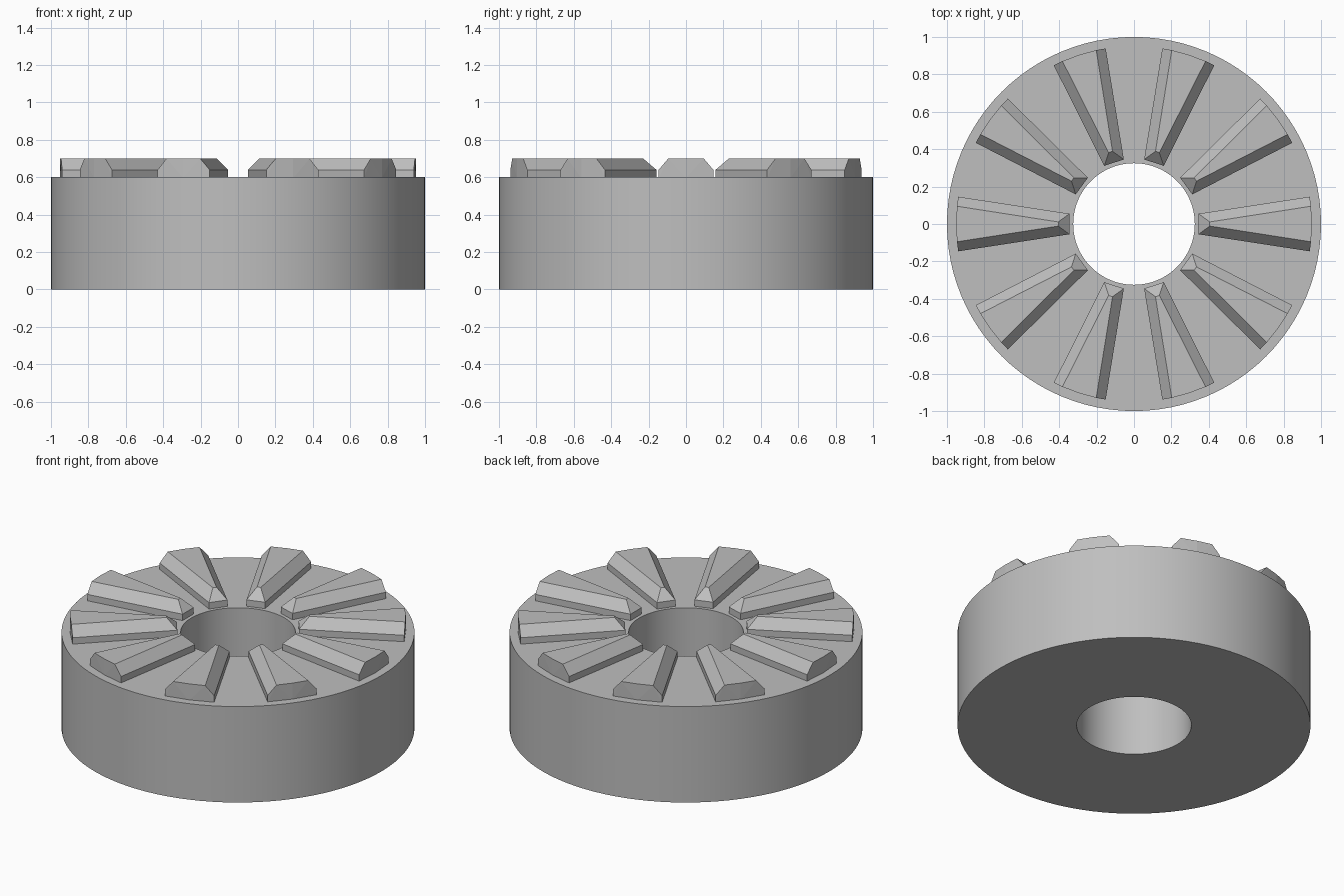
import bpy, bmesh, math
from mathutils import Matrix

cube = bpy.data.objects.get("Cube")
if cube:
    bpy.data.objects.remove(cube, do_unlink=True)

steel = bpy.data.materials.new("grey metal")
steel.use_nodes = True
steel.diffuse_color = (0.52, 0.52, 0.52, 1)
steel.node_tree.nodes["Principled BSDF"].inputs["Base Color"].default_value = steel.diffuse_color

OUTER, BORE, HEIGHT = 1.0, 0.325, 0.6
SEGMENTS, TEETH = 96, 10
TOOTH_RADIUS, SHOULDER, TOP = 0.951, 0.64, 0.7


def add_object(name, bm):
    bmesh.ops.recalc_face_normals(bm, faces=bm.faces)
    mesh = bpy.data.meshes.new(name)
    bm.to_mesh(mesh)
    bm.free()
    mesh.materials.append(steel)
    obj = bpy.data.objects.new(name, mesh)
    bpy.context.collection.objects.link(obj)
    return obj


# Ring body: a rectangular section revolved around the bore
bm = bmesh.new()
section = [(BORE, 0), (OUTER, 0), (OUTER, HEIGHT), (BORE, HEIGHT)]
rings = []
for i in range(SEGMENTS):
    a = math.tau * i / SEGMENTS
    rings.append([bm.verts.new((r * math.cos(a), r * math.sin(a), z)) for r, z in section])
for i, ring in enumerate(rings):
    following = rings[(i + 1) % SEGMENTS]
    for j in range(4):
        k = (j + 1) % 4
        bm.faces.new((ring[j], following[j], following[k], ring[k]))
body = add_object("ring_body", bm)
bpy.context.view_layer.objects.active = body
body.select_set(True)
bpy.ops.object.shade_smooth_by_angle(angle=math.radians(30))
body.select_set(False)


def on_arc(y, z):
    return (math.sqrt(TOOTH_RADIUS ** 2 - y * y), y, z)


# Tapered tooth: bevelled sides and inner end, upright curved outer end
def add_tooth(name, angle):
    bm = bmesh.new()
    points = []
    for side in (-1, 1):
        for z in (HEIGHT - 0.005, SHOULDER):
            points += [(0.345, side * 0.055, z), on_arc(side * 0.146, z)]
        points += [(0.405, side * 0.011, TOP), on_arc(side * 0.095, TOP)]
    points += [on_arc(0, HEIGHT - 0.005), on_arc(0, TOP)]
    verts = [bm.verts.new(p) for p in points]
    bmesh.ops.convex_hull(bm, input=verts)
    bmesh.ops.dissolve_limit(bm, angle_limit=math.radians(2), verts=bm.verts, edges=bm.edges)
    bmesh.ops.transform(bm, matrix=Matrix.Rotation(angle, 4, "Z"), verts=bm.verts)
    return add_object(name, bm)


for i in range(TEETH):
    add_tooth(f"tooth_{i + 1}", math.tau * i / TEETH)
